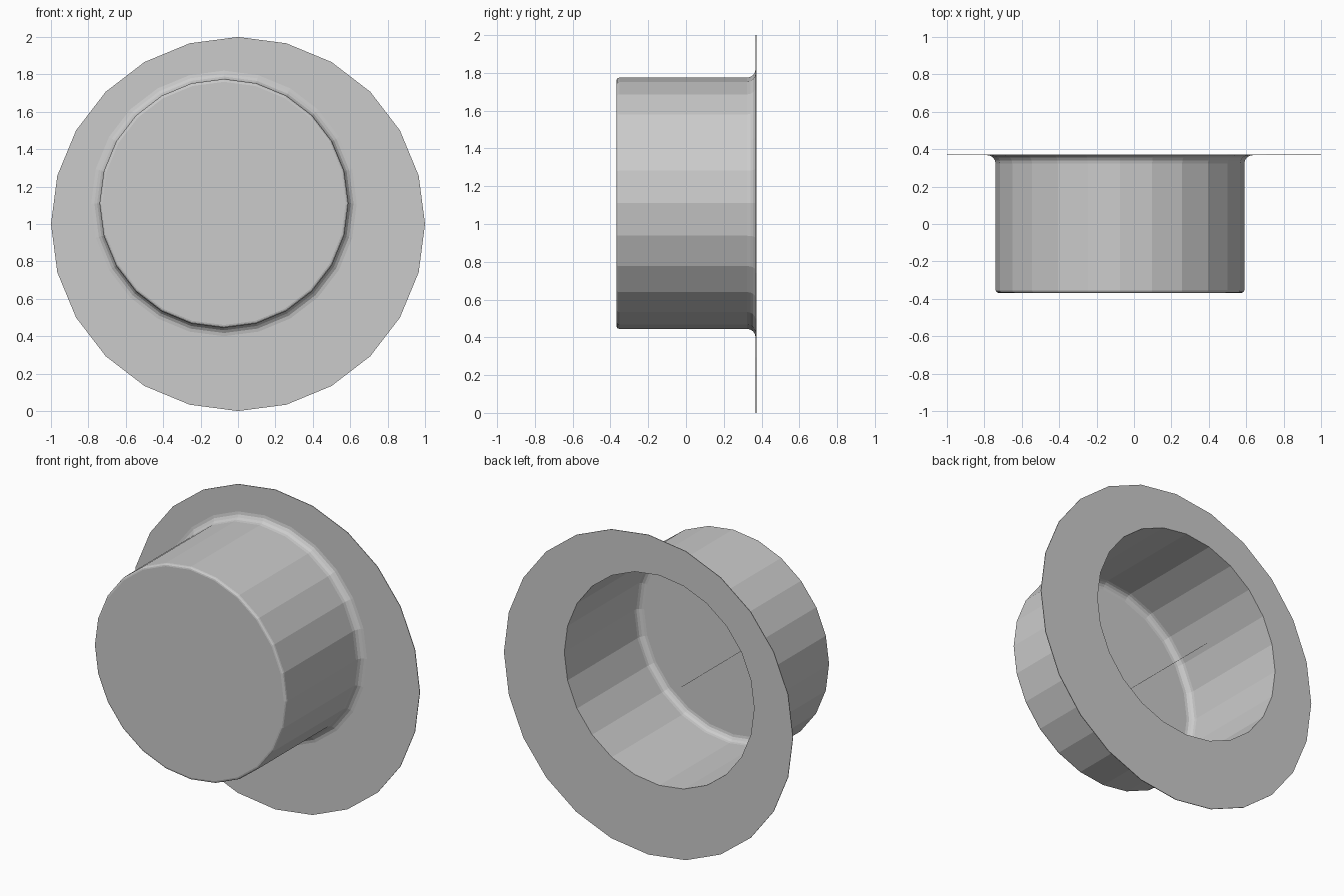
import bpy, bmesh, math

if "Cube" in bpy.data.objects:
    bpy.data.objects.remove(bpy.data.objects["Cube"])

SIDES = 24
CUP = (-0.075, 1.11)      # cup axis (x, z), offset from the flange centre
FLANGE = (0.0, 1.0)       # flange centre (x, z)


def ring(bm, centre, radius, y):
    """One circle of vertices around an axis running along y."""
    return [bm.verts.new((centre[0] + radius * math.cos(2 * math.pi * i / SIDES), y,
                          centre[1] + radius * math.sin(2 * math.pi * i / SIDES)))
            for i in range(SIDES)]


def arc(r, y, size, start, end, steps=4):
    """Quarter-round profile points (radius, y) about a centre."""
    out = []
    for k in range(steps + 1):
        a = math.radians(start + (end - start) * k / steps)
        out.append((r + size * math.cos(a), y + size * math.sin(a)))
    return out


def finish(bm, name):
    bmesh.ops.recalc_face_normals(bm, faces=bm.faces)
    mesh = bpy.data.meshes.new(name)
    bm.to_mesh(mesh)
    bm.free()
    obj = bpy.data.objects.new(name, mesh)
    bpy.context.collection.objects.link(obj)
    return obj


# Flanged cup: outer wall, eccentric flange, then inner wall
bm = bmesh.new()
outer = arc(0.65, -0.353, 0.015, -90, 0, 3) + arc(0.71, 0.323, 0.045, 180, 90)
inner = [(0.657, 0.372)] + arc(0.617, -0.32, 0.04, 0, -90)
rings = [ring(bm, CUP, r, y) for r, y in outer]
rings += [ring(bm, FLANGE, 1.0, y) for y in (0.368, 0.372)]
rings += [ring(bm, CUP, r, y) for r, y in inner]
for a, b in zip(rings, rings[1:]):
    for i in range(SIDES):
        j = (i + 1) % SIDES
        bm.faces.new((a[i], a[j], b[j], b[i]))
bm.faces.new(rings[0])      # front end
bm.faces.new(rings[-1])     # inside of the front end
finish(bm, "flanged_cup")

# Hair-thin pin inside the cup
bm = bmesh.new()
ends = [[bm.verts.new((-0.23 + 0.0015 * math.cos(k * math.pi / 2), y,
                       1.11 + 0.0015 * math.sin(k * math.pi / 2))) for k in range(4)]
        for y in (-0.36, 0.37)]
for k in range(4):
    n = (k + 1) % 4
    bm.faces.new((ends[0][k], ends[0][n], ends[1][n], ends[1][k]))
for end in ends:
    bm.faces.new(end)
finish(bm, "inner_pin")
